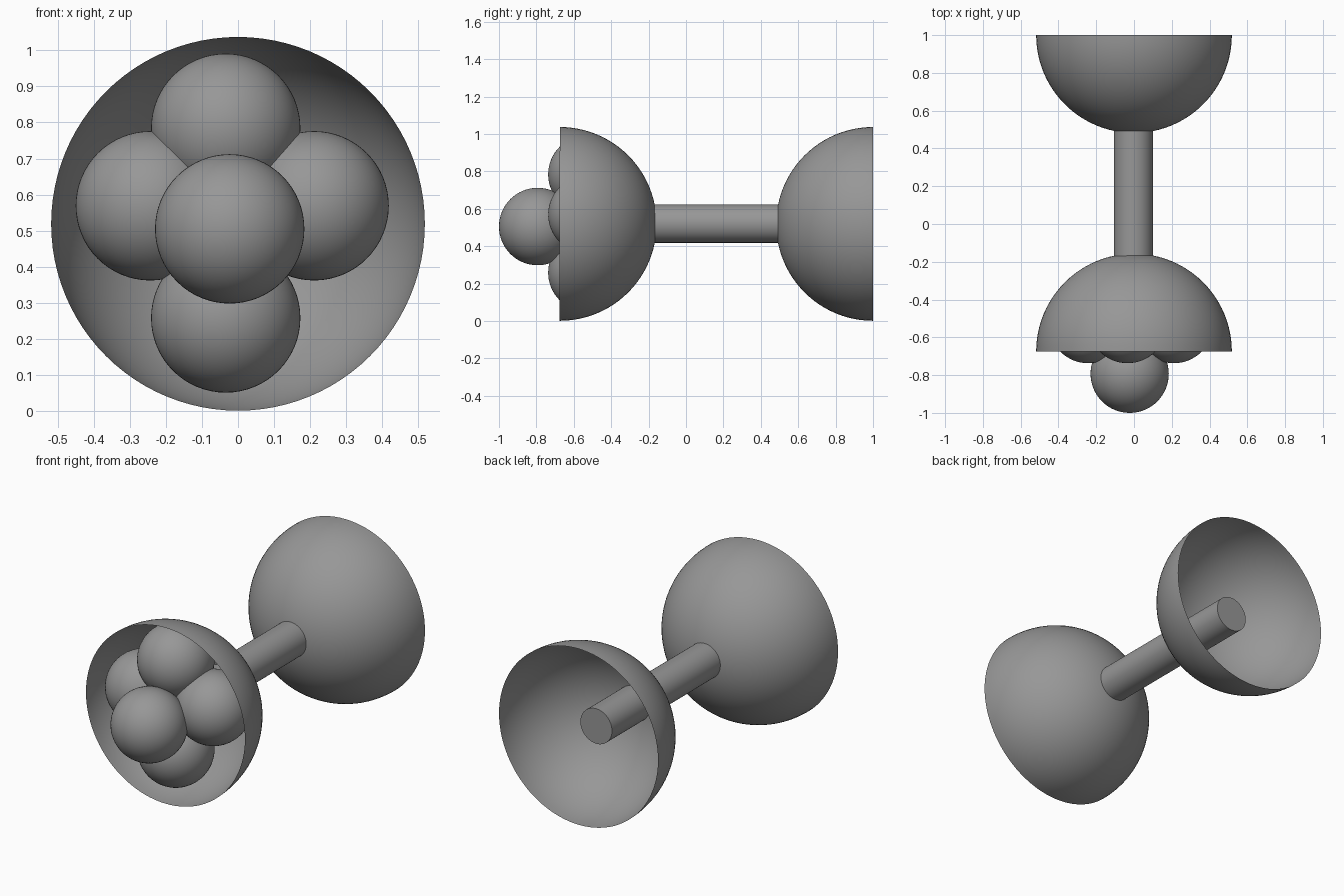
import bpy, bmesh
from math import pi
from mathutils import Matrix, Vector

if "Cube" in bpy.data.objects:
    bpy.data.objects.remove(bpy.data.objects["Cube"])

R, CZ = 0.518, 0.519      # bowl radius, axis height

# Dark grey for every part
grey = bpy.data.materials.new("dark_grey")
grey.diffuse_color = (0.31, 0.31, 0.31, 1)
grey.use_nodes = True
grey.node_tree.nodes["Principled BSDF"].inputs["Base Color"].default_value = grey.diffuse_color


def finish(bm, name, loc):
    mesh = bpy.data.meshes.new(name)
    bm.to_mesh(mesh)
    bm.free()
    for p in mesh.polygons:
        p.use_smooth = True
    mesh.materials.append(grey)
    obj = bpy.data.objects.new(name, mesh)
    obj.location = loc
    bpy.context.collection.objects.link(obj)
    return obj


def ball(name, loc, r):
    bm = bmesh.new()
    bmesh.ops.create_uvsphere(bm, u_segments=64, v_segments=32, radius=r,
                              matrix=Matrix.Rotation(pi / 2, 4, 'X'))
    return finish(bm, name, loc)


# Open half-sphere shell; side = -1 opens to the front, +1 to the back
def bowl(name, y, side):
    bm = bmesh.new()
    bmesh.ops.create_uvsphere(bm, u_segments=96, v_segments=48, radius=R,
                              matrix=Matrix.Rotation(pi / 2, 4, 'X'))
    bmesh.ops.bisect_plane(bm, geom=bm.verts[:] + bm.edges[:] + bm.faces[:],
                           plane_co=Vector(), plane_no=(0, side, 0),
                           clear_outer=True, dist=1e-4)
    return finish(bm, name, (0, y, CZ))


bowl("front_bowl", -0.675, -1)
bowl("back_bowl", 1.0, 1)

# Connecting shaft, poking into both bowls
y0, y1 = -0.51, 0.84
bpy.ops.mesh.primitive_cylinder_add(vertices=64, radius=0.103, depth=y1 - y0,
                                    location=(-0.003, (y0 + y1) / 2, 0.521),
                                    rotation=(pi / 2, 0, 0))
shaft = bpy.context.object
shaft.name = "shaft"
shaft.data.materials.append(grey)
bpy.ops.object.shade_smooth_by_angle()

# Cluster of balls in the front bowl
for name, x, y, z in [("top_ball", -0.034, -0.53, 0.784),
                      ("bottom_ball", -0.034, -0.53, 0.258),
                      ("left_ball", -0.243, -0.53, 0.569),
                      ("right_ball", 0.211, -0.53, 0.569),
                      ("centre_ball", -0.023, -0.793, 0.505)]:
    ball(name, (x, y, z), 0.207)
